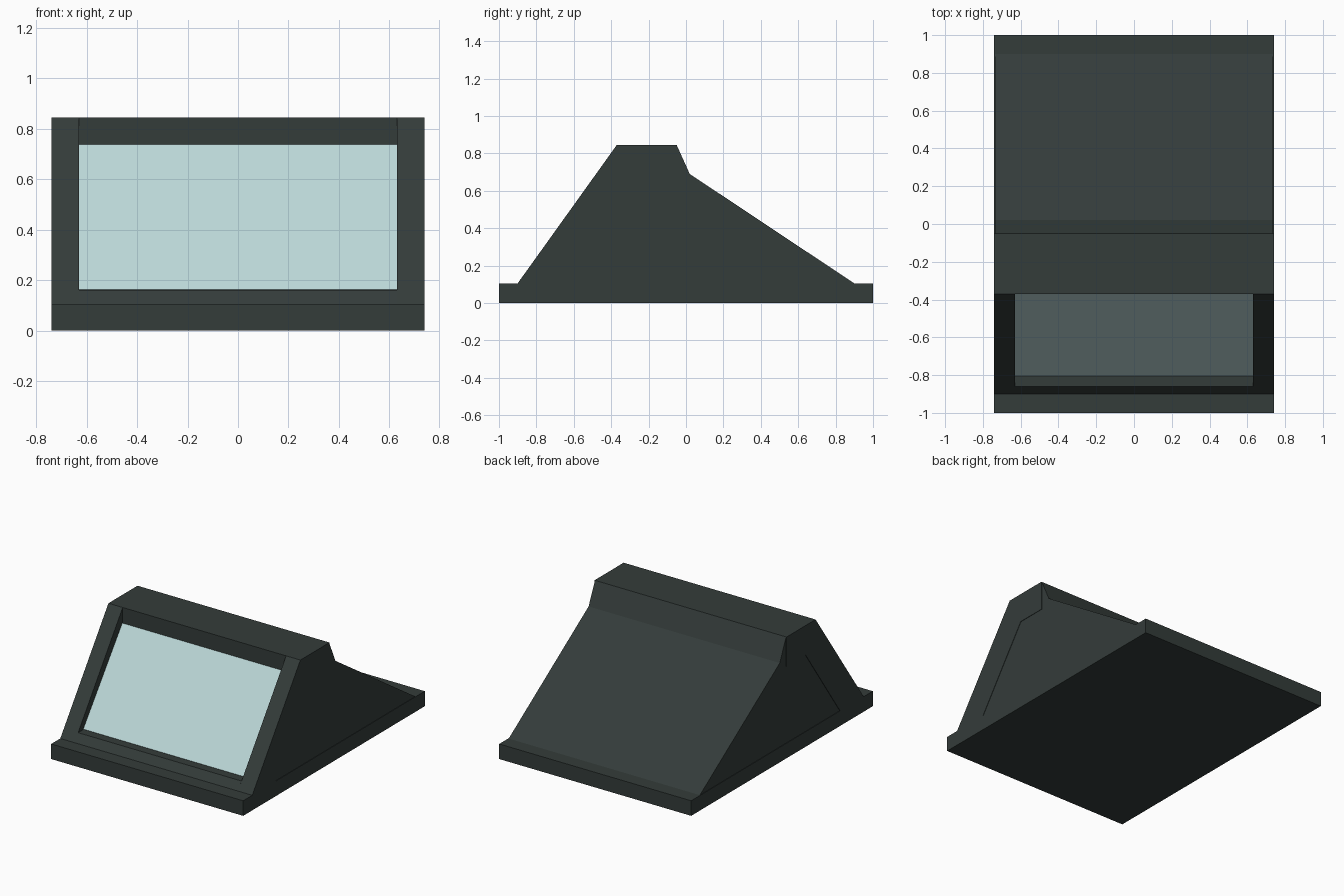
import bpy, bmesh

if "Cube" in bpy.data.objects:
    bpy.data.objects.remove(bpy.data.objects["Cube"])


def material(name, rgb):
    m = bpy.data.materials.new(name)
    m.diffuse_color = (*rgb, 1)
    m.use_nodes = True
    m.node_tree.nodes["Principled BSDF"].inputs["Base Color"].default_value = m.diffuse_color
    return m


dark = material("dark_slate", (0.034, 0.045, 0.042))
pale = material("pale_glass", (0.50, 0.69, 0.69))


def prism(name, profile, x0, x1, mat):
    """Extrude a (y, z) side profile from x0 to x1."""
    bm = bmesh.new()
    face = bm.faces.new([bm.verts.new((x0, y, z)) for y, z in profile])
    ext = bmesh.ops.extrude_face_region(bm, geom=[face])["geom"]
    verts = [g for g in ext if isinstance(g, bmesh.types.BMVert)]
    bmesh.ops.translate(bm, verts=verts, vec=(x1 - x0, 0, 0))
    bmesh.ops.recalc_face_normals(bm, faces=bm.faces)
    mesh = bpy.data.meshes.new(name)
    bm.to_mesh(mesh)
    bm.free()
    mesh.materials.append(mat)
    ob = bpy.data.objects.new(name, mesh)
    bpy.context.collection.objects.link(ob)
    return ob


W, INNER, SIDE = 0.74, 0.63, 0.737
BASE = 0.105
roof = [(-0.37, 0.845), (-0.05, 0.845), (0.02, 0.69), (0.9, BASE)]

# base slab
prism("base_slab", [(-1, 0), (1, 0), (1, BASE), (-1, BASE)], -W, W, dark)

# central body with a recessed window front, sill and header
prism("central_body",
      [(-0.9, BASE), (-0.861, 0.16), (-0.80, 0.16), (-0.37, 0.735)] + roof,
      -INNER, INNER, dark)

# window pane lying on the recess
prism("window_pane",
      [(-0.80, 0.16), (-0.37, 0.735), (-0.374, 0.738), (-0.804, 0.163)],
      -INNER, INNER, pale)

# cheeks either side of the window, with a slightly raised frame outside
bracket = [(-0.9, BASE), (-0.37, 0.845), (-0.05, 0.845),
           (-0.05, 0.64), (-0.26, 0.64), (-0.64, BASE)]
for side, s in (("left", -1), ("right", 1)):
    prism(side + "_cheek", [(-0.9, BASE)] + roof, s * INNER, s * SIDE, dark)
    prism(side + "_raised_frame", bracket, s * SIDE, s * W, dark)
